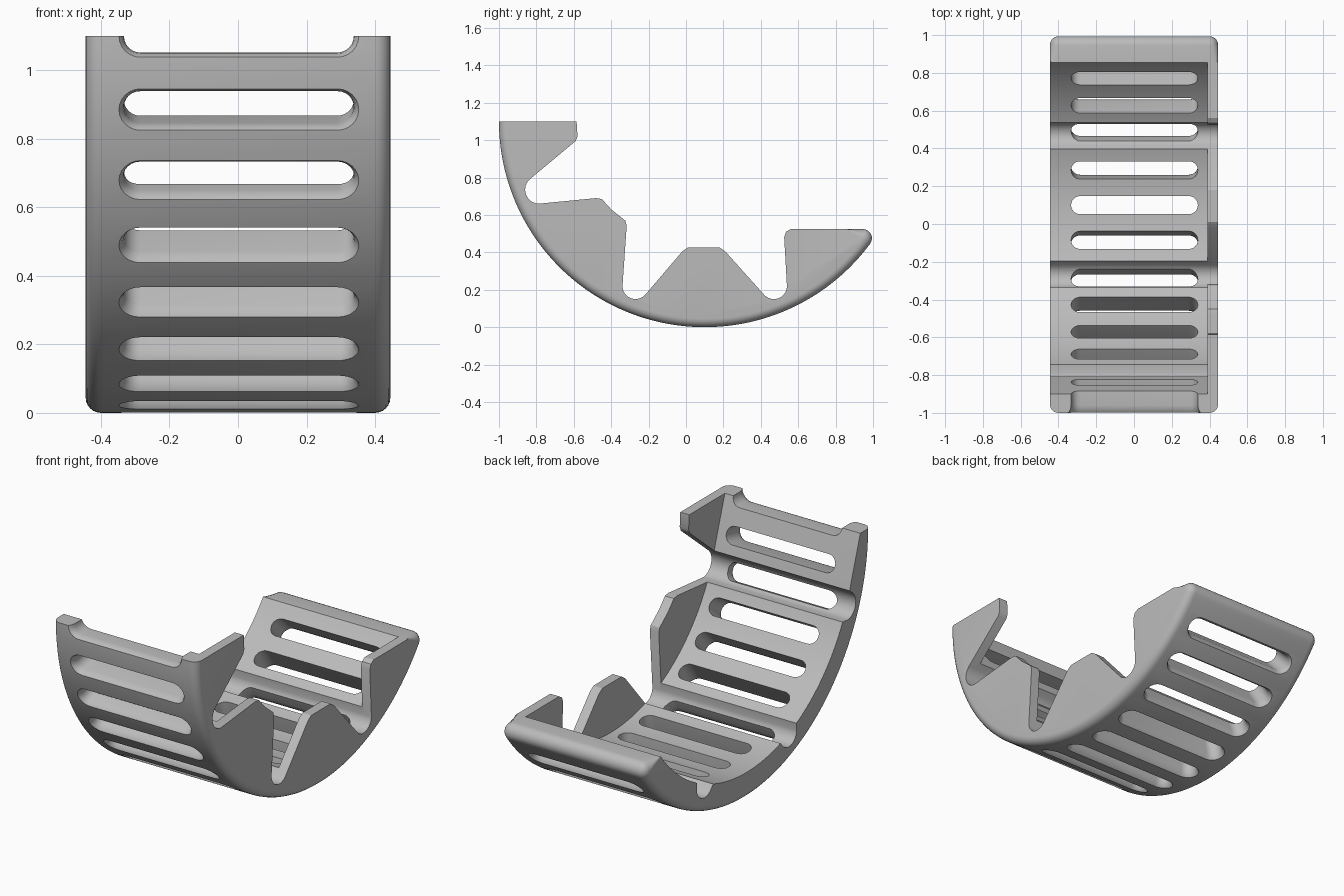
import bpy, bmesh
from math import sin, cos, radians, pi

if "Cube" in bpy.data.objects:
    bpy.data.objects.remove(bpy.data.objects["Cube"], do_unlink=True)

CY, CZ, R = 0.1, 1.1, 1.1      # centre and radius of the curved back
HALF = 0.445                   # half width
WALL_X = 0.39                  # inner face of the toothed side wall
INNER_R = 0.95
EDGE = 0.045                   # rounding of the outer rim


def arc(cy, cz, r, a0, a1, n):
    return [(cy + r * cos(radians(a0 + (a1 - a0) * i / n)),
             cz + r * sin(radians(a0 + (a1 - a0) * i / n))) for i in range(n + 1)]


def loft(bm, rings):
    """Skin equal-sized closed rings and cap both ends."""
    rows = [[bm.verts.new(p) for p in ring] for ring in rings]
    n = len(rows[0])
    for a, b in zip(rows, rows[1:]):
        for i in range(n):
            j = (i + 1) % n
            bm.faces.new((a[i], a[j], b[j], b[i]))
    bm.faces.new(rows[0][::-1])
    bm.faces.new(rows[-1])


def make_object(name, bm):
    bmesh.ops.recalc_face_normals(bm, faces=bm.faces[:])
    mesh = bpy.data.meshes.new(name)
    bm.to_mesh(mesh)
    bm.free()
    obj = bpy.data.objects.new(name, mesh)
    bpy.context.collection.objects.link(obj)
    return obj


def outline(inset):
    """Side outline: toothed upper edge, rounded tip, round underside."""
    pts = [(-0.585, 1.1), (-0.58, 1.02), (-0.59, 0.995)]
    pts += arc(-0.785, 0.735, 0.075, 130, 268, 12)      # front notch
    pts += [(-0.48, 0.69), (-0.45, 0.685), (-0.40, 0.63), (-0.325, 0.57), (-0.317, 0.545)]
    pts += arc(-0.27, 0.22, 0.07, 184, 320, 12)         # middle notch
    pts += [(-0.02, 0.405), (0.01, 0.425), (0.18, 0.425), (0.21, 0.405)]
    pts += arc(0.47, 0.22, 0.07, 220, 356, 12)          # back notch
    pts += [(0.525, 0.48), (0.535, 0.51), (0.56, 0.525), (0.86, 0.525)]
    pts += arc(0.944, 0.475, 0.05 - inset, 90, -36.5, 8)
    pts += arc(CY, CZ, R - inset, 322, 180, 80)
    return pts


# Solid body with a rounded rim at both sides
profile = []
for k in range(7):
    a = pi / 2 * k / 6
    profile.append((HALF - EDGE * (1 - sin(a)), EDGE * (1 - cos(a))))
sections = [(-x, d) for x, d in reversed(profile)] + profile
bm = bmesh.new()
loft(bm, [[(x, y, z) for y, z in outline(d)] for x, d in sections])
body = make_object("slotted_cradle", bm)

# Hollow that leaves the curved shell and one side wall
hollow = [(-0.9, 1.5), (-0.9, 1.1)] + arc(CY, CZ, INNER_R, 195.2, 322.8, 72) + [(0.857, 1.5)]
bm = bmesh.new()
loft(bm, [[(x, y, z) for y, z in hollow] for x in (-1, WALL_X)])
hollow_cutter = make_object("hollow_cutter", bm)

# Radial slots, flared at the outside
bm = bmesh.new()
for i in range(13):
    t = radians(180 + 11.25 * i)
    rings = []
    for depth, r in ((0.85, 0.048), (1.06, 0.048), (1.08, 0.051), (1.093, 0.058), (1.115, 0.073)):
        flat = arc(0.29, 0, r, -90, 90, 12) + arc(-0.285, 0, r, 90, 270, 12)
        rings.append([(x, CY + depth * cos(t) - w * sin(t),
                       CZ + depth * sin(t) + w * cos(t)) for x, w in flat])
    loft(bm, rings)
slot_cutter = make_object("slot_cutter", bm)

bpy.context.view_layer.objects.active = body
for cutter in (hollow_cutter, slot_cutter):
    cutter.hide_render = True
    mod = body.modifiers.new(cutter.name, "BOOLEAN")
    mod.operation = "DIFFERENCE"
    mod.solver = "EXACT"
    mod.object = cutter
    bpy.ops.object.modifier_apply(modifier=mod.name)
    bpy.data.objects.remove(cutter, do_unlink=True)

# Plain grey finish
grey = bpy.data.materials.new("light_grey")
grey.use_nodes = True
colour = (0.5, 0.5, 0.5, 1)
grey.diffuse_color = colour
grey.node_tree.nodes["Principled BSDF"].inputs["Base Color"].default_value = colour
body.data.materials.clear()
body.data.materials.append(grey)

bpy.ops.object.select_all(action="DESELECT")
body.select_set(True)
bpy.context.view_layer.objects.active = body
bpy.ops.object.shade_smooth_by_angle(angle=radians(30))
